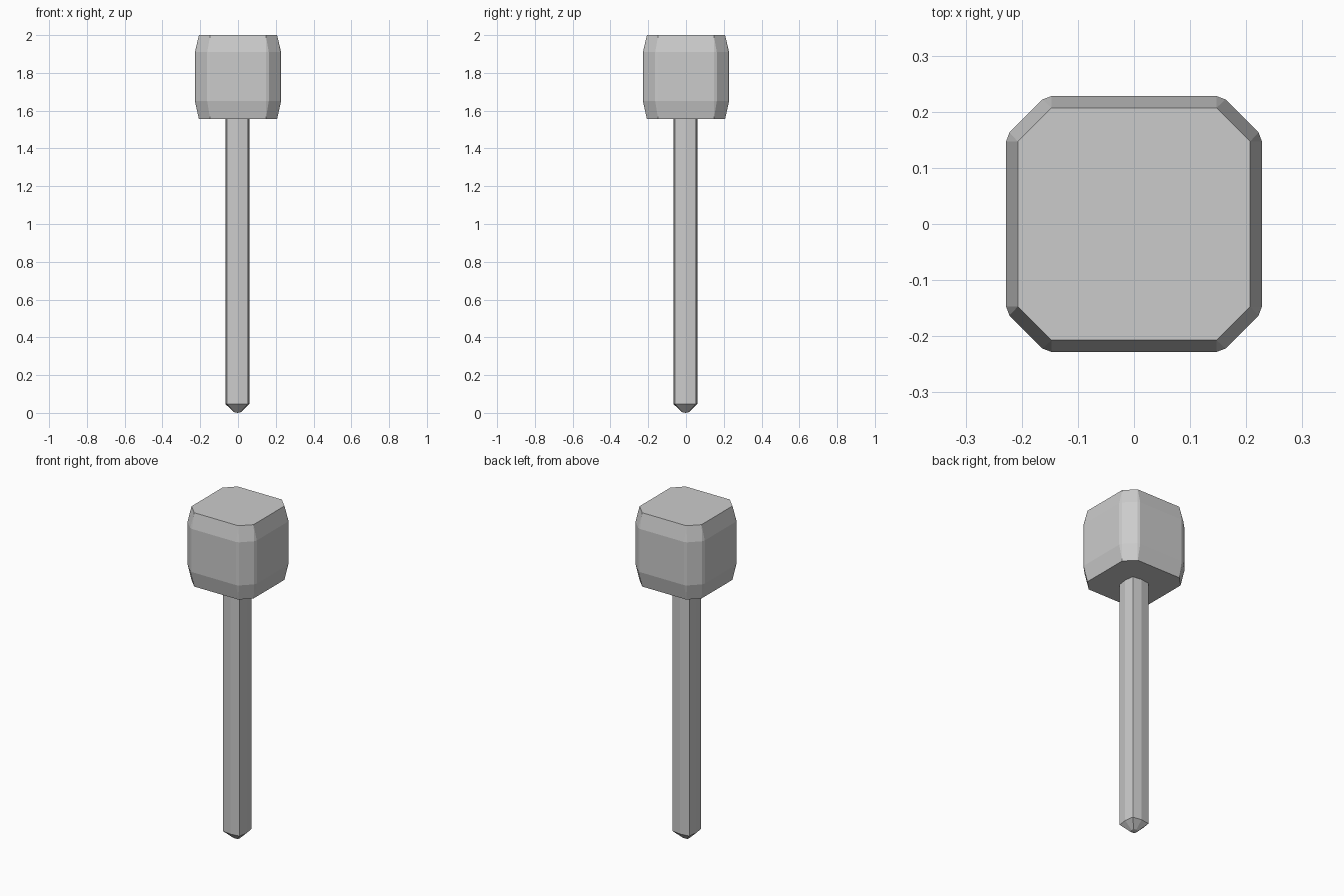
import bpy, bmesh

if "Cube" in bpy.data.objects:
    bpy.data.objects.remove(bpy.data.objects["Cube"])


def mirror4(points):
    """Turn one corner's points into a full outline by quarter turns."""
    out = []
    for c, s in ((1, 0), (0, 1), (-1, 0), (0, -1)):
        out += [(x * c - y * s, x * s + y * c) for x, y in points]
    return out


def finish(bm, name, location=(0, 0, 0)):
    bmesh.ops.recalc_face_normals(bm, faces=bm.faces)
    mesh = bpy.data.meshes.new(name)
    bm.to_mesh(mesh)
    bm.free()
    obj = bpy.data.objects.new(name, mesh)
    obj.location = location
    bpy.context.collection.objects.link(obj)
    return obj


def add_ring(bm, outline, z, scale=1):
    return [bm.verts.new((x * scale, y * scale, z)) for x, y in outline]


def bridge(bm, a, b):
    n = len(a)
    for i in range(n):
        j = (i + 1) % n
        bm.faces.new((a[i], a[j], b[j], b[i]))


# Mallet head: rounded-corner body tapering to eight-sided end faces
END = mirror4([(0.207, 0.147), (0.147, 0.207)])
BODY = mirror4([(0.228, 0.147), (0.222, 0.163), (0.163, 0.222), (0.147, 0.228)])
bm = bmesh.new()
low, high = add_ring(bm, BODY, 1.65), add_ring(bm, BODY, 1.91)
bridge(bm, low, high)
for ring, z in ((low, 1.555), (high, 2.0)):
    end = add_ring(bm, END, z)
    bm.faces.new(end)
    for i in range(8):
        a, b = ring[2 * i], ring[2 * i + 1]
        bm.faces.new((end[i], a, b))
        bm.faces.new((end[i], b, ring[(2 * i + 2) % 16], end[(i + 1) % 8]))
finish(bm, "mallet_head")

# Handle: square with slightly bulged sides, pointed at the bottom
SHAFT = mirror4([(0.0635, 0), (0.0555, 0.0555)])
bm = bmesh.new()
rings = [add_ring(bm, SHAFT, z, s)
         for z, s in ((1.58, 1), (0.047, 1), (0.004, 0.3))]
bm.faces.new(rings[0])
for a, b in zip(rings, rings[1:]):
    bridge(bm, a, b)
tip = bm.verts.new((0, 0, 0))
for i in range(8):
    bm.faces.new((rings[-1][i], rings[-1][(i + 1) % 8], tip))
finish(bm, "handle", (-0.003, -0.003, 0))
